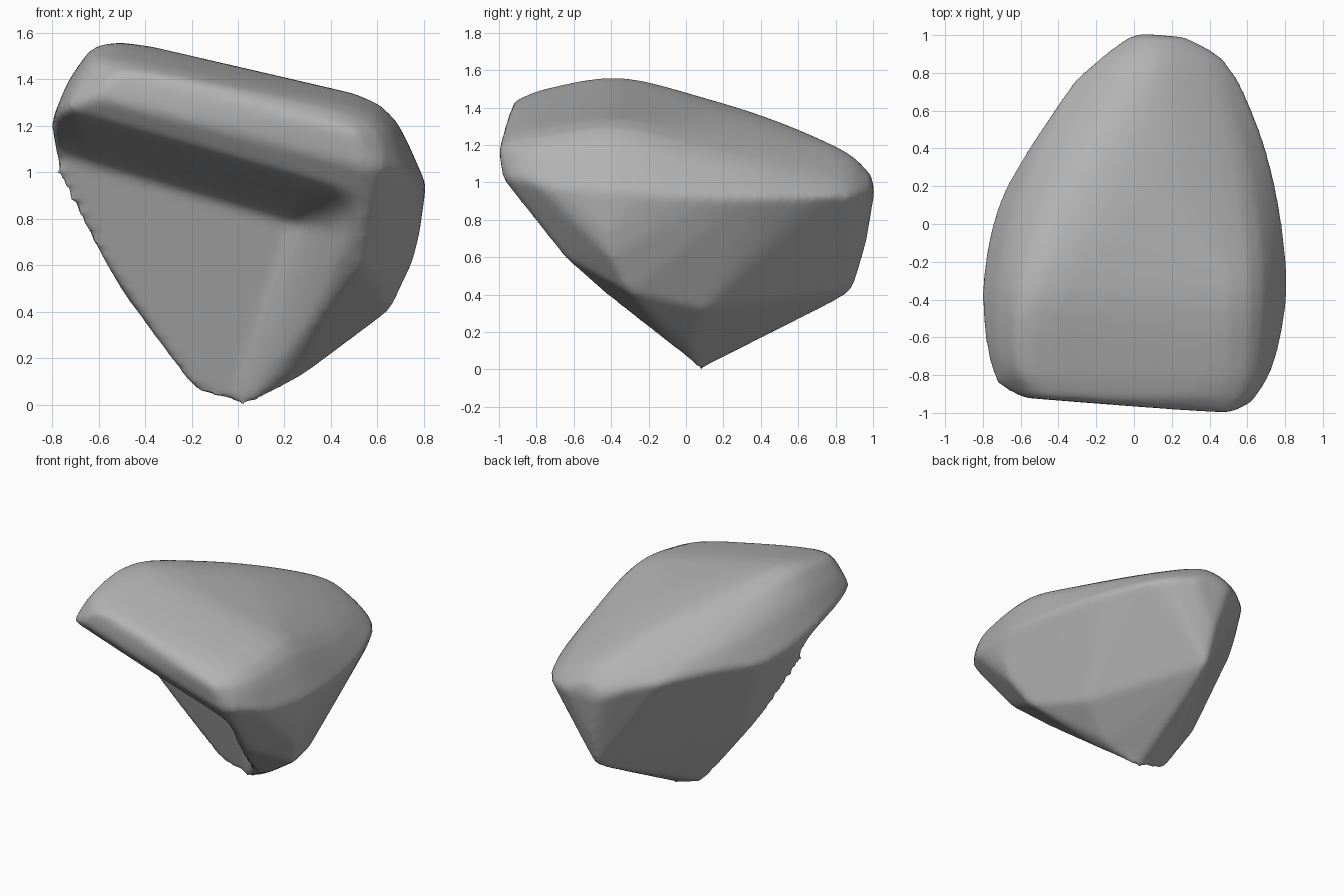
import bpy, bmesh
from mathutils import Vector

cube = bpy.data.objects.get("Cube")
if cube:
    bpy.data.objects.remove(cube, do_unlink=True)

# Stone colour
stone = bpy.data.materials.new("grey_stone")
stone.use_nodes = True
colour = (0.45, 0.45, 0.45, 1)
stone.diffuse_color = colour
stone.node_tree.nodes["Principled BSDF"].inputs["Base Color"].default_value = colour


def spline(points, steps):
    """Smooth curve through the points."""
    pts = [Vector(p) for p in points]
    pts = [2 * pts[0] - pts[1]] + pts + [2 * pts[-1] - pts[-2]]
    out = []
    for a, b, c, d in zip(pts, pts[1:], pts[2:], pts[3:]):
        for i in range(steps):
            t = i / steps
            out.append(b + t / 2 * (c - a + t * (2 * a - 5 * b + 4 * c - d + t * (3 * (b - c) + d - a))))
    return out + [pts[-2]]


# Rounded crown: cross-sections (x, z) from front to back
sections = {
    -.92: [(-.6, 1.32), (-.55, 1.4), (-.4, 1.43), (.1, 1.34), (.55, 1.22), (.64, 1.05)],
    -.75: [(-.77, 1.25), (-.68, 1.42), (-.52, 1.5), (.1, 1.38), (.6, 1.25), (.74, .98)],
    -.35: [(-.8, 1.2), (-.69, 1.44), (-.5, 1.56), (.1, 1.42), (.61, 1.29), (.81, .95)],
    .1: [(-.72, 1.08), (-.59, 1.33), (-.35, 1.45), (.1, 1.38), (.58, 1.18), (.77, .92)],
    .5: [(-.49, 1.1), (-.4, 1.21), (-.15, 1.32), (.15, 1.27), (.5, 1.1), (.67, .92)],
    .85: [(-.21, 1.05), (-.13, 1.11), (0, 1.16), (.15, 1.15), (.38, 1.03), (.5, .93)],
    .99: [(-.03, .97), (0, 1.02), (.08, 1.04), (.15, 1.03), (.22, 1), (.28, .95)],
}
lines = zip(*[[(x, y, z) for x, z in row] for y, row in sections.items()])
crown = [p for cross in zip(*[spline(line, 4) for line in lines]) for p in spline(cross, 4)]

# Front lip, sharp rim of the broken faces, and the keel below
lip = [(-.73, -.85, 1.28), (-.3, -.94, 1.24), (0, -.965, 1.32), (.5, -1.005, 1.18),
       (.54, -.98, 1.02), (.62, -.95, 1.02), (.58, -.88, .9)]
rim = [(-.69, .12, 1.03), (-.57, .38, 1.08), (-.32, .76, 1.06), (.04, 1.01, .95),
       (.2, .99, .9), (.45, .79, .87), (.54, .54, .84), (.61, .17, .77)]
flank = [(-.78, -.35, .96), (-.64, -.12, .74), (-.49, .02, .47), (.78, -.42, .72),
         (.75, -.4, .6), (.66, -.3, .41), (.53, -.65, .6)]
keel = [(.02, .04, -.02), (-.19, .08, .06), (.27, .02, .12), (.3, -.13, .28),
        (.5, .1, .32), (.1, .89, .41), (.1, .96, .65)]

bm = bmesh.new()
for p in crown + lip + rim + flank + keel:
    bm.verts.new(p)
hull = bmesh.ops.convex_hull(bm, input=bm.verts)
bmesh.ops.delete(bm, geom=[v for v in hull["geom_interior"] if v.is_valid], context="VERTS")
mesh = bpy.data.meshes.new("stone_fragment")
bm.to_mesh(mesh)
bm.free()
rock = bpy.data.objects.new("stone_fragment", mesh)
bpy.context.collection.objects.link(rock)
bpy.context.view_layer.objects.active = rock
rock.select_set(True)


def apply(kind, **settings):
    mod = rock.modifiers.new(kind.lower(), kind)
    for key, value in settings.items():
        setattr(mod, key, value)
    bpy.ops.object.modifier_apply(modifier=mod.name)


def ramp(t):
    t = max(0, min(1, t))
    return t * t * (3 - 2 * t)


def side(p, a, b):
    """Distance of p to the left of the line a-b in the front plane."""
    d = (Vector(b) - Vector(a)).normalized()
    return d.x * (p.z - a[1]) - d.y * (p.x - a[0])


apply("REMESH", mode="VOXEL", voxel_size=.022)

# Push the front back to a sloping wall below the lip, open on one flank
for v in rock.data.vertices:
    p = v.co
    wall = .09 - .31 * p.z
    if p.y < wall:
        w = ramp(side(p, (.42, .95), (-.66, 1.26)) / .22)
        w *= ramp(side(p, (.28, .13), (.54, .82)) / .28)
        p.y += w * (wall - p.y)

# Even out the mesh and round it
apply("REMESH", mode="VOXEL", voxel_size=.02)
apply("SMOOTH", factor=.5, iterations=7)

rock.data.materials.clear()
rock.data.materials.append(stone)
bpy.ops.object.shade_smooth_by_angle(angle=.7)
